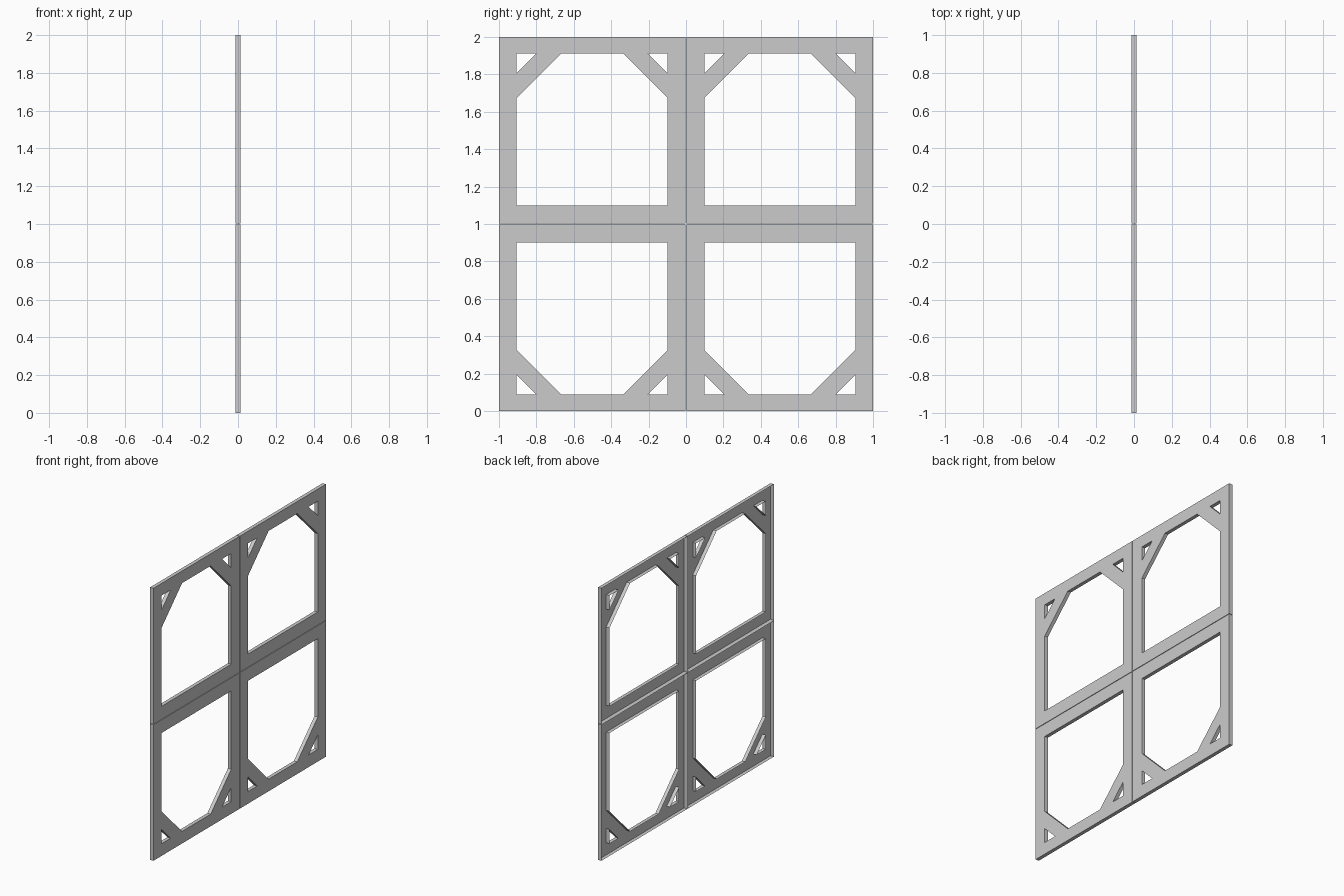
import bpy, bmesh
from mathutils import Vector

if "Cube" in bpy.data.objects:
    bpy.data.objects.remove(bpy.data.objects["Cube"])

HALF = 0.0135          # half of the panel depth
GAP = 0.002            # half of the seam between panels
IN, OUT = 0.098, 0.906 # opening limits across y, measured from the seam
TOP = 0.911            # opening limit towards the outer end
BRACE, TRI = 0.238, 0.106

# Profiles of one quadrant in (y, z), measured from the centre of the lattice
outline = [(GAP, GAP), (1, GAP), (1, 1), (GAP, 1)]
opening = [(IN, IN), (OUT, IN), (OUT, TOP - BRACE), (OUT - BRACE, TOP),
           (IN + BRACE, TOP), (IN, TOP - BRACE)]
tri_inner = [(IN, TOP), (IN + TRI, TOP), (IN, TOP - TRI)]
tri_outer = [(OUT, TOP), (OUT - TRI, TOP), (OUT, TOP - TRI)]

bm = bmesh.new()


def add_loop(points):
    verts = [bm.verts.new((HALF, y, z)) for y, z in points]
    return [bm.edges.new((v, verts[(i + 1) % len(verts)]))
            for i, v in enumerate(verts)]


# Front plate with its openings
rim = []
for loop in (outline, opening, tri_inner, tri_outer):
    rim += add_loop(loop)
bmesh.ops.triangle_fill(bm, edges=rim, use_beauty=True, normal=Vector((1, 0, 0)))

# Thin walls running back from every rim; the back stays open
rim = [e for e in bm.edges if e.is_boundary]
new = bmesh.ops.extrude_edge_only(bm, edges=rim)["geom"]
walls = [g for g in new if isinstance(g, bmesh.types.BMVert)]
bmesh.ops.translate(bm, verts=walls, vec=(-2 * HALF, 0, 0))
bmesh.ops.recalc_face_normals(bm, faces=bm.faces)
plate = [f for f in bm.faces if abs(f.normal.x) > 0.9]
if plate[0].normal.x < 0:
    bmesh.ops.reverse_faces(bm, faces=bm.faces)

mesh = bpy.data.meshes.new("lattice_panel")
bm.to_mesh(mesh)
bm.free()
panel = bpy.data.objects.new("lattice_panel", mesh)
panel.location.z = 1
bpy.context.collection.objects.link(panel)

# Mirror into four quadrants
mirror = panel.modifiers.new("quadrants", 'MIRROR')
mirror.use_axis = (False, True, True)
mirror.use_mirror_merge = False
